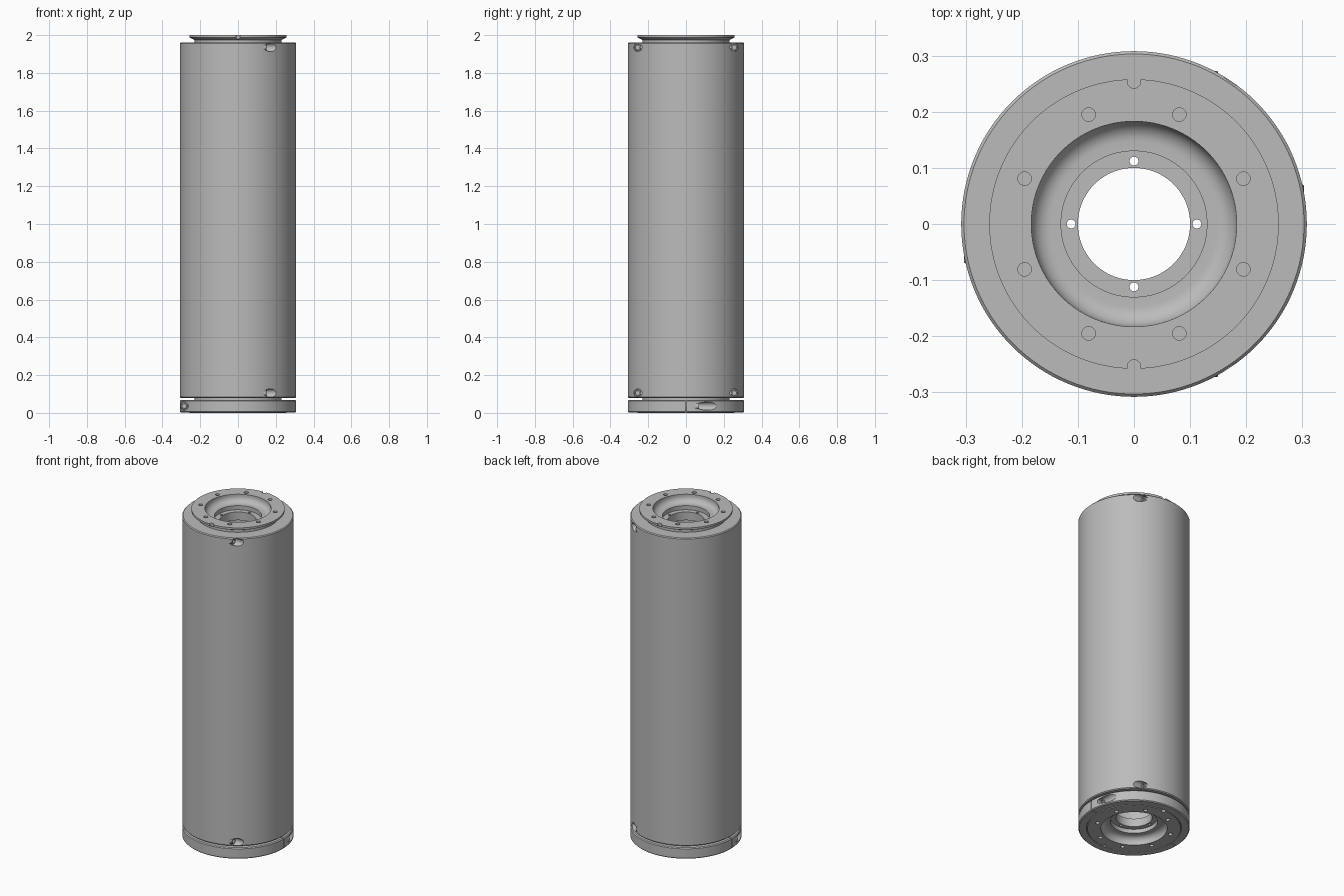
import bpy, bmesh, math
from mathutils import Matrix, Vector

cube = bpy.data.objects.get("Cube")
if cube:
    bpy.data.objects.remove(cube, do_unlink=True)

TAU = math.tau
R = 0.308

grey = bpy.data.materials.new("machined grey")
grey.use_nodes = True
grey.diffuse_color = (0.5, 0.5, 0.5, 1)
grey.node_tree.nodes["Principled BSDF"].inputs["Base Color"].default_value = (0.5, 0.5, 0.5, 1)


def finish(name, bm):
    bmesh.ops.recalc_face_normals(bm, faces=bm.faces)
    mesh = bpy.data.meshes.new(name)
    bm.to_mesh(mesh)
    bm.free()
    mesh.materials.append(grey)
    obj = bpy.data.objects.new(name, mesh)
    bpy.context.collection.objects.link(obj)
    return obj


def lathe(name, profile, segments=128, matrix=Matrix()):
    """Turn a closed (radius, height) loop into a ring-shaped solid."""
    bm = bmesh.new()
    rings = []
    for i in range(segments):
        a = TAU * i / segments
        rings.append([bm.verts.new(matrix @ Vector((r * math.cos(a), r * math.sin(a), z)))
                      for r, z in profile])
    n = len(profile)
    for i in range(segments):
        p, q = rings[i], rings[(i + 1) % segments]
        for j in range(n):
            k = (j + 1) % n
            bm.faces.new((p[j], q[j], q[k], p[k]))
    return finish(name, bm)


def pin(bm, start, end, radius, sides=24):
    """Add a cylinder between two points."""
    a, b = Vector(start), Vector(end)
    turn = (b - a).to_track_quat("Z", "Y").to_matrix().to_4x4()
    bmesh.ops.create_cone(bm, cap_ends=True, segments=sides, radius1=radius, radius2=radius,
                          depth=(b - a).length, matrix=Matrix.Translation((a + b) / 2) @ turn)


def cut(obj, bm):
    cutter = finish("cutter", bm)
    cutter.hide_render = True
    mod = obj.modifiers.new("holes", "BOOLEAN")
    mod.operation = "DIFFERENCE"
    mod.solver = "EXACT"
    mod.object = cutter
    bpy.context.view_layer.objects.active = obj
    bpy.ops.object.modifier_apply(modifier=mod.name)
    bpy.data.objects.remove(cutter, do_unlink=True)


def smooth(obj):
    bpy.ops.object.select_all(action="DESELECT")
    obj.select_set(True)
    bpy.context.view_layer.objects.active = obj
    bpy.ops.object.shade_smooth_by_angle(angle=math.radians(30))


def end_profile(shoulder):
    """Radius and depth from one end: bore, ledge, bowl, flange, neck, shoulder."""
    bowl = [(0.148 + 0.035 * math.sin(t), 0.01 + 0.035 * math.cos(t))
            for t in (math.pi / 2 * i / 8 for i in range(9))]
    return ([(0.16, 0.12), (0.1, 0.12), (0.1, 0.07), (0.13, 0.07), (0.13, 0.045)] + bowl +
            [(0.183, 0), (0.258, 0), (0.258, 0.012), (0.23, 0.026), (0.23, shoulder),
             (0.303, shoulder), (R, shoulder + 0.005)])


# Hollow tube with a flange at each end
top = [(r, 2 - d) for r, d in end_profile(0.04)]
bottom = end_profile(0.08)
body = lathe("tube_body", top + bottom[::-1])

holes = bmesh.new()
for z, into in ((2, -1), (0, 1)):
    for i in range(8):      # blind flange holes
        a = TAU * (i + 0.5) / 8
        x, y = 0.211 * math.cos(a), 0.211 * math.sin(a)
        pin(holes, (x, y, z - 0.02 * into), (x, y, z + 0.025 * into), 0.012)
    for i in range(4):      # ledge through-holes
        a = TAU * i / 4
        x, y = 0.112 * math.cos(a), 0.112 * math.sin(a)
        pin(holes, (x, y, z + 0.05 * into), (x, y, z + 0.14 * into), 0.008)
    for y in (-0.254, 0.254):   # rim notches
        pin(holes, (0, y, z - 0.02 * into), (0, y, z + 0.035 * into), 0.012)
screw_spots = [(y, z) for y in (-0.255, 0.255) for z in (0.105, 1.935)]
for y, z in screw_spots:
    pin(holes, (0.13, y, z), (0.35, y, z), 0.022)
cut(body, holes)
smooth(body)

# Clamp ring around the lower flange, split in two halves
clamp = lathe("clamp_ring", [(0.262, 0.002), (0.303, 0.002), (R, 0.007), (R, 0.064),
                             (0.303, 0.069), (0.236, 0.069), (0.236, 0.035), (0.262, 0.02)])
slots = bmesh.new()
for s in (-1, 1):
    pin(slots, (0.285 * s, 0.05 * s, 0.036), (0.285 * s, 0.3 * s, 0.036), 0.022)
    bmesh.ops.create_cube(slots, size=1, matrix=Matrix.Translation((0.28 * s, 0, 0.036))
                          @ Matrix.Diagonal((0.12, 0.004, 0.1, 1)))
cut(clamp, slots)
smooth(clamp)


# Socket screws seated in the pockets
def screw(name, seat, direction):
    turn = Vector(direction).to_track_quat("Z", "Y").to_matrix().to_4x4()
    place = Matrix.Translation(seat) @ turn
    head = lathe(name, [(0, -0.002), (0.018, -0.002), (0.018, 0.018), (0.016, 0.02),
                        (0.01, 0.02), (0.01, 0.008), (0, 0.008)], 24, place)
    bm = bmesh.new()
    bm.from_mesh(head.data)
    bmesh.ops.remove_doubles(bm, verts=bm.verts, dist=0.0001)
    bmesh.ops.dissolve_degenerate(bm, edges=bm.edges, dist=0.0001)
    bmesh.ops.recalc_face_normals(bm, faces=bm.faces)
    bm.to_mesh(head.data)
    bm.free()
    smooth(head)


for y, z in screw_spots:
    screw("tube_screw", (0.13, y, z), (1, 0, 0))
for s in (-1, 1):
    screw("clamp_screw", (0.285 * s, 0.05 * s, 0.036), (0, s, 0))
